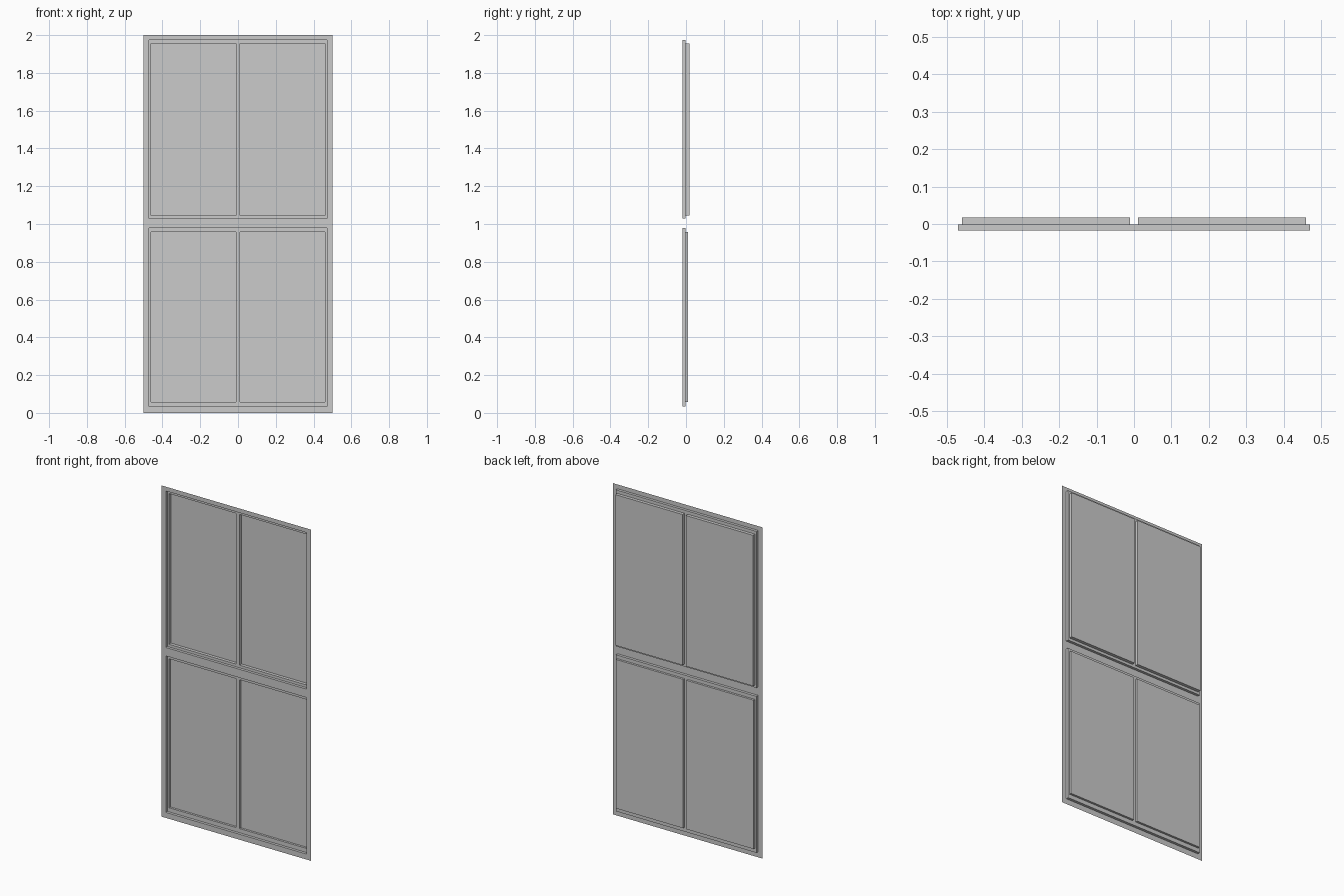
import bpy, bmesh

if "Cube" in bpy.data.objects:
    bpy.data.objects.remove(bpy.data.objects["Cube"])

FRONT, LEDGE = -0.0175, -0.0015


def in_rect(x, z, r):
    return r[0] < x < r[1] and r[2] < z < r[3]


def sheet(bm, rect, y, holes=()):
    """Flat front-facing sheet with rectangular holes."""
    rects = [rect, *holes]
    xs = sorted({v for r in rects for v in r[:2]})
    zs = sorted({v for r in rects for v in r[2:]})
    for x0, x1 in zip(xs, xs[1:]):
        for z0, z1 in zip(zs, zs[1:]):
            if any(in_rect((x0 + x1) / 2, (z0 + z1) / 2, h) for h in holes):
                continue
            bm.faces.new([bm.verts.new(p) for p in
                          ((x0, y, z0), (x1, y, z0), (x1, y, z1), (x0, y, z1))])


def walls(bm, rect, y0, y1):
    """Four walls of a recess from depth y0 to y1, facing into the recess."""
    x0, x1, z0, z1 = rect
    loop = [(x0, z0), (x1, z0), (x1, z1), (x0, z1)]
    for (ax, az), (bx, bz) in zip(loop, loop[1:] + loop[:1]):
        bm.faces.new([bm.verts.new(p) for p in
                      ((ax, y0, az), (bx, y0, bz), (bx, y1, bz), (ax, y1, az))])


def finish(bm, name):
    bmesh.ops.remove_doubles(bm, verts=bm.verts, dist=1e-5)
    mesh = bpy.data.meshes.new(name)
    bm.to_mesh(mesh)
    bm.free()
    obj = bpy.data.objects.new(name, mesh)
    bpy.context.collection.objects.link(obj)


# name, sash bottom, sash top, pane bottom, pane top, pane depth
sashes = [("lower", 0.033, 0.978, 0.058, 0.957, 0.0115),
          ("upper", 1.029, 1.974, 1.045, 1.955, 0.0175)]

# outer frame with two openings
bm = bmesh.new()
sheet(bm, (-0.5, 0.5, 0, 2), FRONT, [(-0.47, 0.47, s[1], s[2]) for s in sashes])
finish(bm, "outer_frame")

for name, z0, z1, p0, p1, depth in sashes:
    opening = (-0.47, 0.47, z0, z1)
    panes = [(-0.46, -0.011, p0, p1), (0.011, 0.46, p0, p1)]
    # recessed sash
    bm = bmesh.new()
    walls(bm, opening, FRONT, LEDGE)
    sheet(bm, opening, LEDGE, panes)
    finish(bm, name + "_sash")
    # deeper window panes
    for side, pane in zip(("left", "right"), panes):
        bm = bmesh.new()
        walls(bm, pane, LEDGE, depth)
        sheet(bm, pane, depth)
        finish(bm, f"{name}_{side}_pane")
